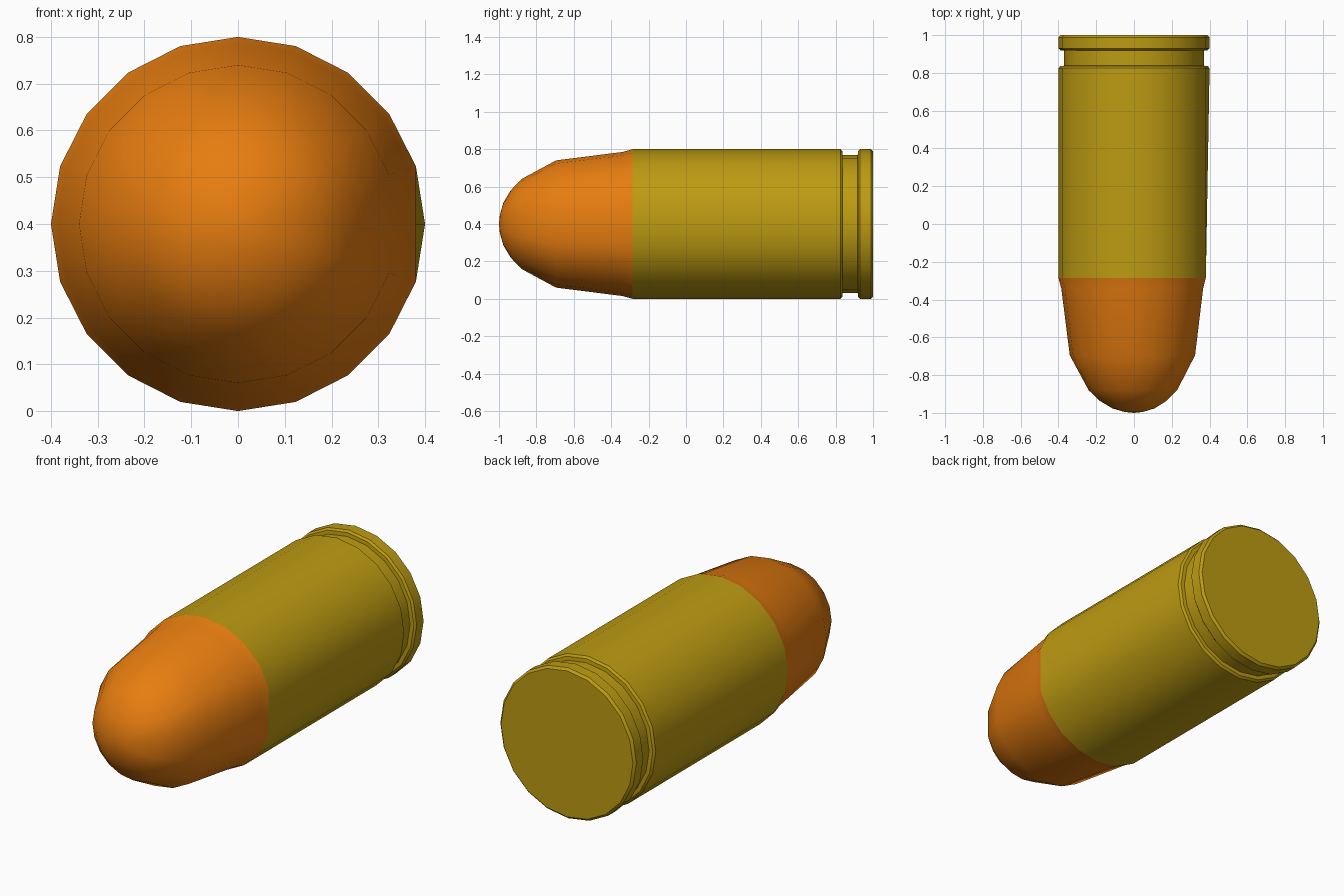
import bpy, bmesh, math

if "Cube" in bpy.data.objects:
    bpy.data.objects.remove(bpy.data.objects["Cube"])

SIDES = 20
CENTRE_Z = 0.4


def make_material(name, colour):
    mat = bpy.data.materials.new(name)
    mat.diffuse_color = (*colour, 1.0)
    mat.use_nodes = True
    mat.node_tree.nodes["Principled BSDF"].inputs["Base Color"].default_value = mat.diffuse_color
    return mat


brass = make_material("brass yellow", (0.51, 0.33, 0.006))
copper = make_material("copper orange", (0.80, 0.205, 0.005))

# Profiles as (y, radius), front to back
TIP_PROFILE = [(-1.0, 0.0), (-0.995, 0.05), (-0.976, 0.115), (-0.937, 0.18),
               (-0.88, 0.24), (-0.695, 0.34), (-0.34, 0.385), (-0.285, 0.4)]
CASE_PROFILE = [(-0.285, 0.4), (0.825, 0.4), (0.836, 0.39), (0.838, 0.37),
                (0.918, 0.37), (0.92, 0.39), (0.93, 0.4), (0.988, 0.4),
                (1.0, 0.388), (1.0, 0.0)]


def lathe(name, profile, mat):
    """Revolve a (y, radius) profile around the long axis."""
    bm = bmesh.new()
    rings = []
    for y, r in profile:
        if r == 0:
            rings.append([bm.verts.new((0, y, CENTRE_Z))])
            continue
        ring = []
        for k in range(SIDES):
            a = 2 * math.pi * k / SIDES
            # the front rings are flattened on the +x side
            flat = math.cos(2 * math.pi / SIDES) if k == 0 and y < 0 else 1
            ring.append(bm.verts.new((r * flat * math.cos(a), y,
                                      CENTRE_Z + r * math.sin(a))))
        rings.append(ring)
    for a, b in zip(rings, rings[1:]):
        if len(b) == 1:
            bm.faces.new(a)
            bm.verts.remove(b[0])
            continue
        for k in range(SIDES):
            n = (k + 1) % SIDES
            if len(a) == 1:
                bm.faces.new((a[0], b[k], b[n]))
            else:
                bm.faces.new((a[k], b[k], b[n], a[n]))
    bmesh.ops.recalc_face_normals(bm, faces=bm.faces)
    # open shells: make sure the normals point outward
    bm.normal_update()
    f = max(bm.faces, key=lambda f: f.calc_center_median().z)
    if f.normal.z < 0:
        bmesh.ops.reverse_faces(bm, faces=bm.faces)
    mesh = bpy.data.meshes.new(name)
    bm.to_mesh(mesh)
    bm.free()
    mesh.materials.append(mat)
    obj = bpy.data.objects.new(name, mesh)
    bpy.context.collection.objects.link(obj)
    bpy.ops.object.select_all(action='DESELECT')
    obj.select_set(True)
    bpy.context.view_layer.objects.active = obj
    bpy.ops.object.shade_smooth_by_angle(angle=math.radians(30))
    return obj


# Rounded tip and grooved case
lathe("rounded_tip", TIP_PROFILE, copper)
lathe("grooved_case", CASE_PROFILE, brass)
